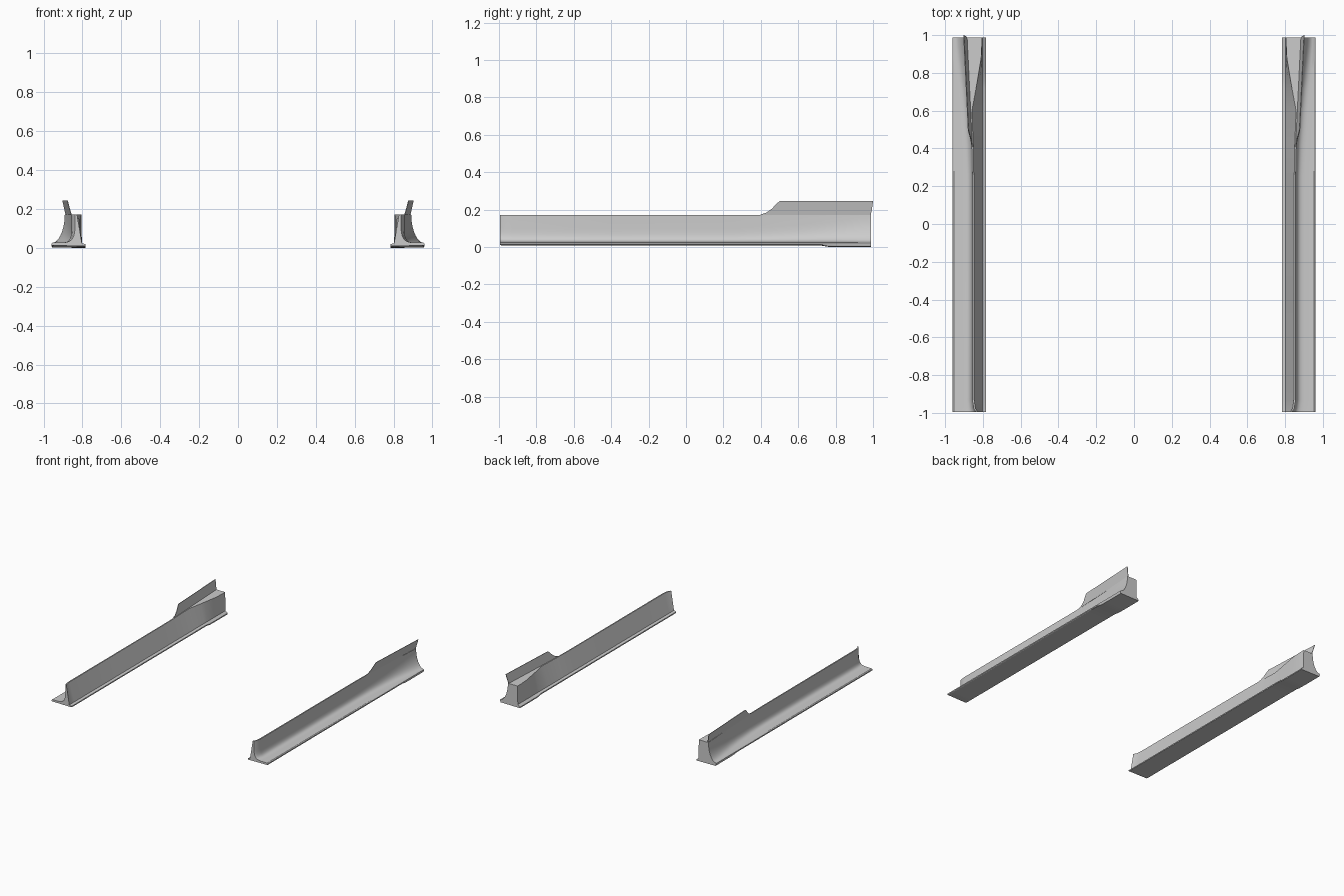
import bpy, bmesh, math

if "Cube" in bpy.data.objects:
    bpy.data.objects.remove(bpy.data.objects["Cube"])

TOP = 0.172

# stations along the skirt: y, inner top x, outer top x, fillet tightness, underside z
STATIONS = [
    (-0.995, 0.828, 0.838, 5.0, 0.010), (-0.975, 0.840, 0.849, 6.0, 0.008),
    (-0.930, 0.846, 0.856, 6.0, 0.008), (-0.40, 0.847, 0.856, 6.0, 0.008),
    (0.25, 0.848, 0.856, 6.0, 0.008), (0.42, 0.851, 0.858, 5.2, 0.008),
    (0.60, 0.858, 0.866, 4.2, 0.008), (0.72, 0.836, 0.873, 3.4, 0.008),
    (0.76, 0.829, 0.876, 3.1, 0.001), (0.82, 0.819, 0.880, 2.7, 0.0),
    (0.88, 0.809, 0.884, 2.35, 0.0), (0.94, 0.806, 0.888, 2.05, 0.0),
    (0.988, 0.806, 0.891, 1.9, 0.0),
]


def section(xi, xo, n, zb):
    """Closed profile: lip, inner wall, top, concave outer face, sill edge."""
    pts = [(0.784, zb), (0.784, zb + 0.009), (0.803, 0.024), (xi, TOP), (xo, TOP)]
    x1, z1, steps = 0.953, 0.027, 12
    for i in range(1, steps + 1):
        a = math.pi / 2 * i / steps
        u = 1 - math.cos(a) ** (2 / n) if i < steps else 1
        v = 1 - math.sin(a) ** (2 / n)
        pts.append((xo + (x1 - xo) * u, z1 + (TOP - z1) * v))
    pts += [(0.960, 0.022), (0.960, 0.013), (0.955, zb + 0.002)]
    return pts


def finish(bm, name, angle):
    bmesh.ops.recalc_face_normals(bm, faces=bm.faces)
    me = bpy.data.meshes.new(name)
    bm.to_mesh(me)
    bm.free()
    ob = bpy.data.objects.new(name, me)
    bpy.context.collection.objects.link(ob)
    bpy.ops.object.select_all(action='DESELECT')
    ob.select_set(True)
    bpy.context.view_layer.objects.active = ob
    bpy.ops.object.shade_smooth_by_angle(angle=math.radians(angle))
    return ob


def skirt(side, name):
    bm = bmesh.new()
    rings = [[bm.verts.new((side * x, y, z)) for x, z in section(xi, xo, n, zb)]
             for y, xi, xo, n, zb in STATIONS]
    for a, b in zip(rings, rings[1:]):
        for i in range(len(a)):
            j = (i + 1) % len(a)
            bm.faces.new((a[i], a[j], b[j], b[i]))
    bm.faces.new(rings[0])
    bm.faces.new(rings[-1])
    finish(bm, name, 30)


def fin(side, name):
    # upright blade leaning outward, with a curved leading edge
    outline = [(0.39, 0.170), (0.43, 0.184), (0.46, 0.205), (0.48, 0.228),
               (0.50, 0.245), (1.00, 0.245), (0.996, 0.215), (0.988, 0.170)]
    bm = bmesh.new()
    layers = []
    for off in (-0.002, 0.002):
        layers.append([])
        for y, z in outline:
            x = 0.856 + 0.029 * (y - 0.39) / 0.6 + 0.22 * (z - 0.17) + off
            layers[-1].append(bm.verts.new((side * x, y, z)))
    a, b = layers
    bm.faces.new(a)
    bm.faces.new(b)
    for i in range(len(a)):
        j = (i + 1) % len(a)
        bm.faces.new((a[i], a[j], b[j], b[i]))
    finish(bm, name, 30)


# mirrored pair
for side, label in ((1, "right"), (-1, "left")):
    skirt(side, label + "_side_skirt")
    fin(side, label + "_skirt_fin")
